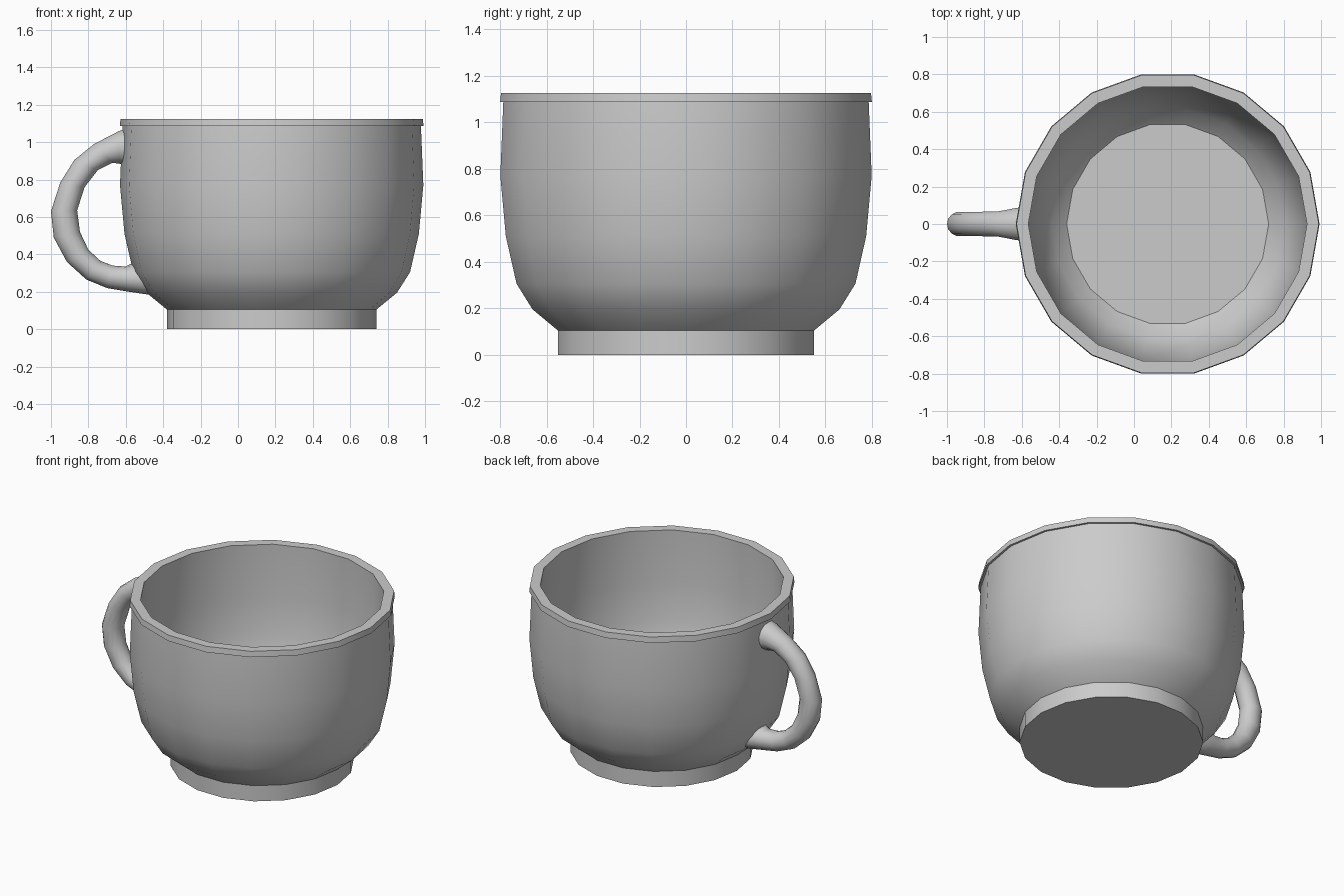
import bpy, bmesh
from math import sin, cos, pi, radians
from mathutils import Vector

if "Cube" in bpy.data.objects:
    bpy.data.objects.remove(bpy.data.objects["Cube"])

CUP_X, SIDES = 0.18, 18


def finish(name, bm):
    bmesh.ops.recalc_face_normals(bm, faces=bm.faces)
    mesh = bpy.data.meshes.new(name)
    bm.to_mesh(mesh)
    bm.free()
    obj = bpy.data.objects.new(name, mesh)
    bpy.context.collection.objects.link(obj)
    bpy.ops.object.select_all(action='DESELECT')
    obj.select_set(True)
    bpy.context.view_layer.objects.active = obj
    bpy.ops.object.shade_smooth_by_angle(angle=radians(32))
    return obj


def skin(name, rings):
    """Bridge successive closed loops of points and cap both ends."""
    bm = bmesh.new()
    loops = [[bm.verts.new(p) for p in ring] for ring in rings]
    n = len(loops[0])
    for a, b in zip(loops, loops[1:]):
        for i in range(n):
            j = (i + 1) % n
            bm.faces.new((a[i], a[j], b[j], b[i]))
    bm.faces.new(loops[0])
    bm.faces.new(loops[-1])
    return finish(name, bm)


def circle(r, z):
    return [(CUP_X + r * cos(2 * pi * i / SIDES), r * sin(2 * pi * i / SIDES), z)
            for i in range(SIDES)]


# Cup: foot, rounded outer wall, rim lip, inner wall and floor
profile = [(0.56, 0), (0.56, 0.105), (0.67, 0.195), (0.74, 0.305),
           (0.787, 0.51), (0.811, 0.77), (0.798, 1.087),
           (0.812, 1.087), (0.808, 1.125), (0.745, 1.125),
           (0.748, 0.77), (0.725, 0.53), (0.68, 0.345), (0.62, 0.235),
           (0.54, 0.16), (0.025, 0.16)]
skin("cup_body", [circle(r, z) for r, z in profile])

# Handle: each section is outer x, z, inner x, z, half width in y
sections = [(-0.60, 1.07, -0.60, 0.88, 0.092), (-0.635, 1.06, -0.635, 0.885, 0.087),
            (-0.77, 0.99, -0.67, 0.89, 0.068), (-0.875, 0.905, -0.75, 0.85, 0.067),
            (-0.95, 0.785, -0.82, 0.76, 0.067), (-1.0, 0.63, -0.86, 0.635, 0.067),
            (-0.985, 0.49, -0.845, 0.52, 0.067), (-0.915, 0.36, -0.80, 0.425, 0.067),
            (-0.81, 0.265, -0.735, 0.365, 0.067), (-0.70, 0.22, -0.67, 0.34, 0.067),
            (-0.60, 0.203, -0.60, 0.335, 0.072), (-0.48, 0.185, -0.575, 0.35, 0.09),
            (-0.46, 0.195, -0.55, 0.345, 0.09)]
rings = []
for ox, oz, ix, iz, w in sections:
    outer, inner = Vector((ox, 0, oz)), Vector((ix, 0, iz))
    mid, half = (outer + inner) / 2, (outer - inner) / 2
    rings.append([mid + half * cos(2 * pi * k / 14) + Vector((0, w * sin(2 * pi * k / 14), 0))
                  for k in range(14)])
skin("handle", rings)
